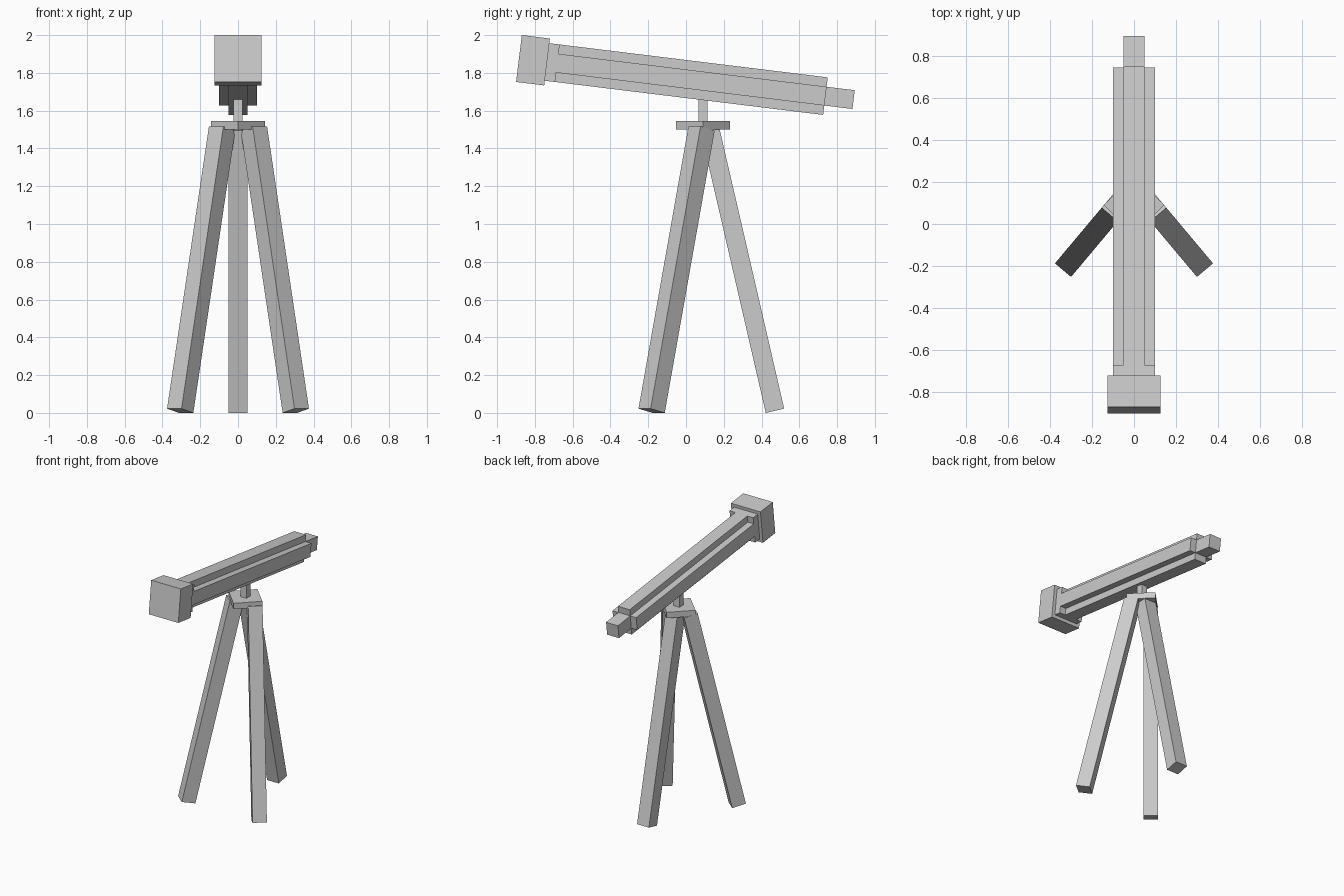
import bpy, bmesh
from math import radians, cos, sin, tan
from mathutils import Matrix, Vector

cube = bpy.data.objects.get("Cube")
if cube:
    bpy.data.objects.remove(cube, do_unlink=True)

# Single grey material
grey = bpy.data.materials.new("plain_grey")
grey.use_nodes = True
colour = (0.6, 0.6, 0.6, 1)
grey.diffuse_color = colour
grey.node_tree.nodes["Principled BSDF"].inputs["Base Color"].default_value = colour


def finish(name, bm, matrix):
    bmesh.ops.recalc_face_normals(bm, faces=bm.faces)
    mesh = bpy.data.meshes.new(name)
    bm.to_mesh(mesh)
    bm.free()
    mesh.materials.append(grey)
    obj = bpy.data.objects.new(name, mesh)
    obj.matrix_world = matrix
    bpy.context.collection.objects.link(obj)
    return obj


def box(name, size, centre, matrix=Matrix()):
    """Box of a given size, centred in the frame of the matrix."""
    bm = bmesh.new()
    bmesh.ops.create_cube(bm, size=1)
    bmesh.ops.scale(bm, vec=size, verts=bm.verts)
    bmesh.ops.translate(bm, vec=centre, verts=bm.verts)
    return finish(name, bm, matrix)


def cross_bar(name, outer, inner, start, end, matrix):
    """Plus-shaped profile extruded along local y."""
    corner = [(outer, inner), (inner, inner), (inner, outer)]
    points = []
    for quarter in range(4):
        points += corner
        corner = [(-z, x) for x, z in corner]
    bm = bmesh.new()
    face = bm.faces.new([bm.verts.new((x, start, z)) for x, z in points])
    result = bmesh.ops.extrude_face_region(bm, geom=[face])
    moved = [v for v in result["geom"] if isinstance(v, bmesh.types.BMVert)]
    bmesh.ops.translate(bm, vec=(0, end - start, 0), verts=moved)
    return finish(name, bm, matrix)


# Tilted optical tube: local y runs from the hood back to the eyepiece
tube = Matrix.Translation((0, -0.81, 1.867)) @ Matrix.Rotation(radians(-7), 4, "X")
box("front_hood", (0.25, 0.15, 0.25), (0, 0, 0), tube)
box("hood_collar", (0.2, 0.06, 0.2), (0, 0.1, 0), tube)
cross_bar("main_tube", 0.1, 0.05, 0.13, 1.56, tube)
box("eyepiece", (0.1, 0.15, 0.1), (0, 1.635, 0), tube)

# Mount: post and diamond-shaped plate
box("mount_post", (0.05, 0.05, 0.16), (0, 0.09, 1.61))
diamond = Matrix.Translation((0, 0.09, 1.5225)) @ Matrix.Rotation(radians(45), 4, "Z")
box("mount_plate", (0.203, 0.203, 0.045), (0, 0, 0), diamond)

# Three splayed legs, each leaning in towards the plate
lean = radians(13)
width, length = 0.1, 1.534
feet = {
    "back_leg": (0, 0.471, 90),
    "front_left_leg": (0.306, -0.182, -50),
    "front_right_leg": (-0.306, -0.182, -130),
}
for name, (x, y, heading) in feet.items():
    frame = (Matrix.Translation((x, y, width / 2 * sin(lean)))
             @ Matrix.Rotation(radians(heading), 4, "Z")
             @ Matrix.Rotation(-lean, 4, "Y"))
    box(name, (width, width, length), (0, 0, length / 2), frame)
